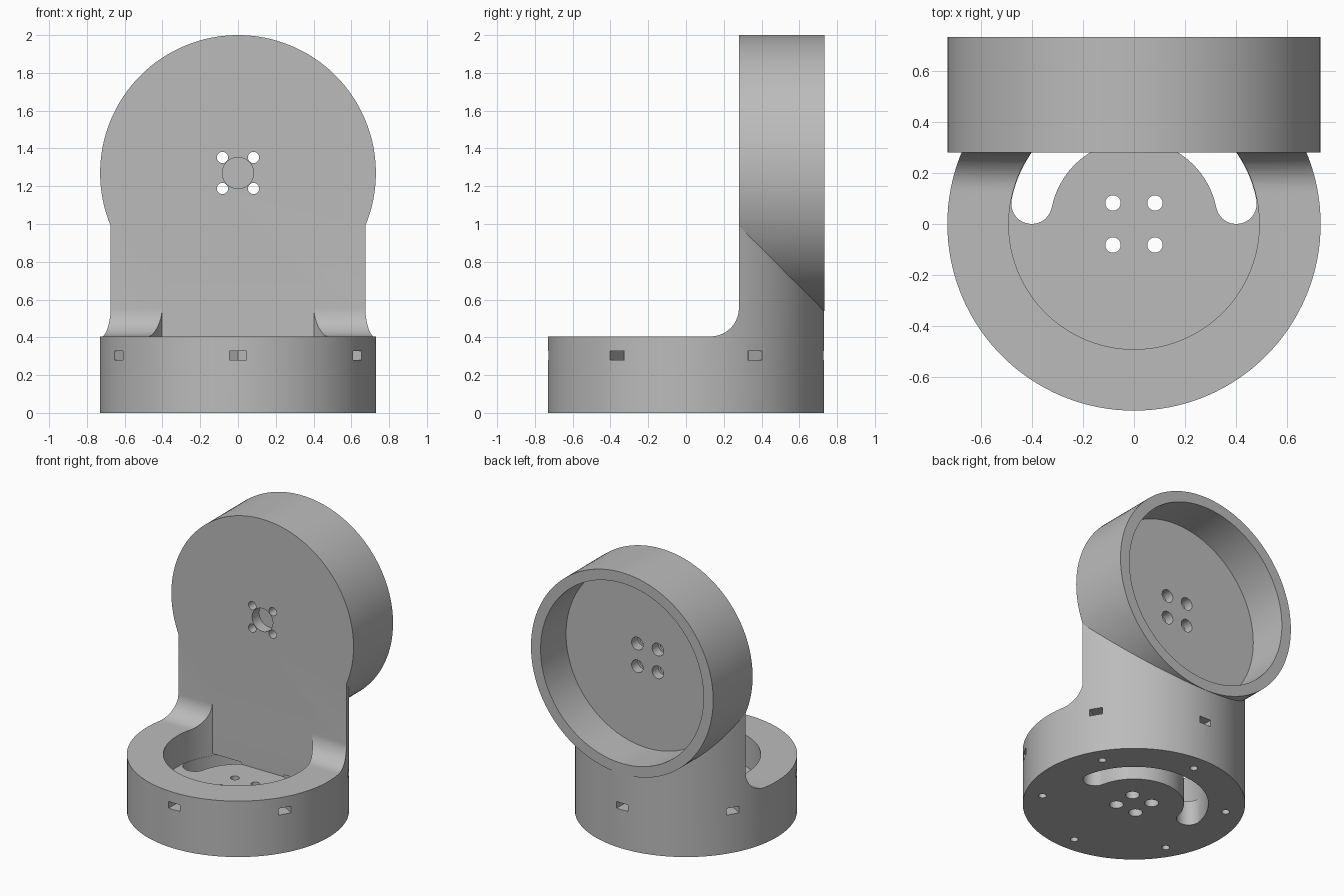
import bpy
import bmesh
from math import sin, cos, pi, radians, asin
from mathutils import Matrix

cube = bpy.data.objects.get("Cube")
if cube:
    bpy.data.objects.remove(cube, do_unlink=True)

R = 0.73          # outer radius of both cups
RIM_Z = 0.405     # top of the base cup
FLOOR_Z = 0.18    # thickness of the base floor
WALL_Y = 0.28     # front plane of the upright
HUB_Z = 1.27      # axis height of the upright cup

grey = bpy.data.materials.new("plain_grey")
grey.use_nodes = True
grey.diffuse_color = (0.5, 0.5, 0.5, 1)
grey.node_tree.nodes["Principled BSDF"].inputs["Base Color"].default_value = (0.5, 0.5, 0.5, 1)


def arc(r, start, end, n, cx=0, cy=0):
    """Points along an arc, angles in degrees."""
    steps = [radians(start + (end - start) * i / n) for i in range(n + 1)]
    return [(cx + r * cos(a), cy + r * sin(a)) for a in steps]


def circle(r, n=32, cx=0, cy=0):
    return arc(r, 0, 360, n, cx, cy)[:-1]


def prism(name, pts, lo, hi, axis="z", spin=0):
    """Extrude a closed outline along an axis, then spin it about z."""
    place = {"z": lambda u, v, w: (u, v, w),
             "y": lambda u, v, w: (u, w, v),
             "x": lambda u, v, w: (w, u, v)}[axis]
    bm = bmesh.new()
    rings = [[bm.verts.new(place(u, v, w)) for u, v in pts] for w in (lo, hi)]
    bm.faces.new(rings[0])
    bm.faces.new(rings[1])
    n = len(pts)
    for i in range(n):
        j = (i + 1) % n
        bm.faces.new((rings[0][i], rings[0][j], rings[1][j], rings[1][i]))
    bmesh.ops.recalc_face_normals(bm, faces=bm.faces)
    bmesh.ops.transform(bm, matrix=Matrix.Rotation(radians(spin), 4, "Z"), verts=bm.verts)
    mesh = bpy.data.meshes.new(name)
    bm.to_mesh(mesh)
    bm.free()
    mesh.materials.append(grey)
    ob = bpy.data.objects.new(name, mesh)
    bpy.context.collection.objects.link(ob)
    return ob


def combine(target, tool, operation="DIFFERENCE"):
    mod = target.modifiers.new("combine", "BOOLEAN")
    mod.object = tool
    mod.operation = operation
    mod.solver = "EXACT"
    bpy.context.view_layer.objects.active = target
    bpy.ops.object.modifier_apply(modifier=mod.name)
    bpy.data.objects.remove(tool, do_unlink=True)


# Upright column joined to the sideways cup
body = prism("angle_bracket", circle(R, 128), 0, HUB_Z)
combine(body, prism("upright_cup", circle(R, 128, 0, HUB_Z), 0.25, R + 0.002, "y"), "UNION")

# Clear the space in front of the upright, leaving a fillet above the rim
f = 0.15
front = [(-1, RIM_Z)] + arc(f, -90, 0, 14, WALL_Y - f, RIM_Z + f) + [(WALL_Y, 2.2), (-1, 2.2)]
combine(body, prism("front_clearance", front, -1, 1, "x"))

# Base pocket, closed at the back by the upright
p = 0.49
edge = asin(WALL_Y / p) * 180 / pi
pocket = arc(p, 180 - edge, 360 + edge, 80)
combine(body, prism("base_pocket", pocket, FLOOR_Z, 0.7))

# Pocket in the back of the upright cup
combine(body, prism("back_pocket", circle(0.653, 128, 0, HUB_Z), 0.44, 1, "y"))

# Curved cable slot in the base floor
mid, half, tip = 0.408, 0.08, 11.3
tx, ty = mid * cos(radians(tip)), mid * sin(radians(tip))
slot = (arc(mid + half, tip, 180 - tip, 60)
        + arc(half, 180 - tip, 360 - tip, 14, -tx, ty)[1:-1]
        + arc(mid - half, 180 - tip, tip, 60)
        + arc(half, 180 + tip, 360 + tip, 14, tx, ty)[1:-1])
combine(body, prism("cable_slot", slot, -0.1, FLOOR_Z + 0.015))

# Stepped screw holes in both hubs
for sx in (-1, 1):
    for s in (-1, 1):
        x, v = 0.082 * sx, 0.082 * s
        combine(body, prism("base_hole", circle(0.03, 24, x, v), -0.1, 0.25))
        combine(body, prism("base_hole_wide", circle(0.046, 24, x, v), -0.1, 0.1))
        combine(body, prism("cup_hole", circle(0.03, 24, x, HUB_Z + v), 0.2, 0.5, "y"))
        combine(body, prism("cup_hole_wide", circle(0.046, 24, x, HUB_Z + v), 0.37, 0.5, "y"))

# Shallow centre bore on the upright
combine(body, prism("centre_bore", circle(0.083, 48, 0, HUB_Z), 0.2, WALL_Y + 0.08, "y"))

# Pointed nut slots in the base side, each with a bolt hole from below
nut = [(0.8, -0.045), (0.8, 0.045), (0.585, 0.045), (0.559, 0), (0.585, -0.045)]
for k in range(6):
    spin = 30 + 60 * k
    combine(body, prism("nut_slot", nut, 0.28, 0.328, "z", spin))
    combine(body, prism("bolt_hole", circle(0.026, 20, 0.61), -0.1, 0.3, "z", spin))

# Smooth the curved walls and keep the rims crisp
bpy.ops.object.select_all(action="DESELECT")
body.select_set(True)
bpy.context.view_layer.objects.active = body
bpy.ops.object.shade_smooth_by_angle(angle=radians(30))
